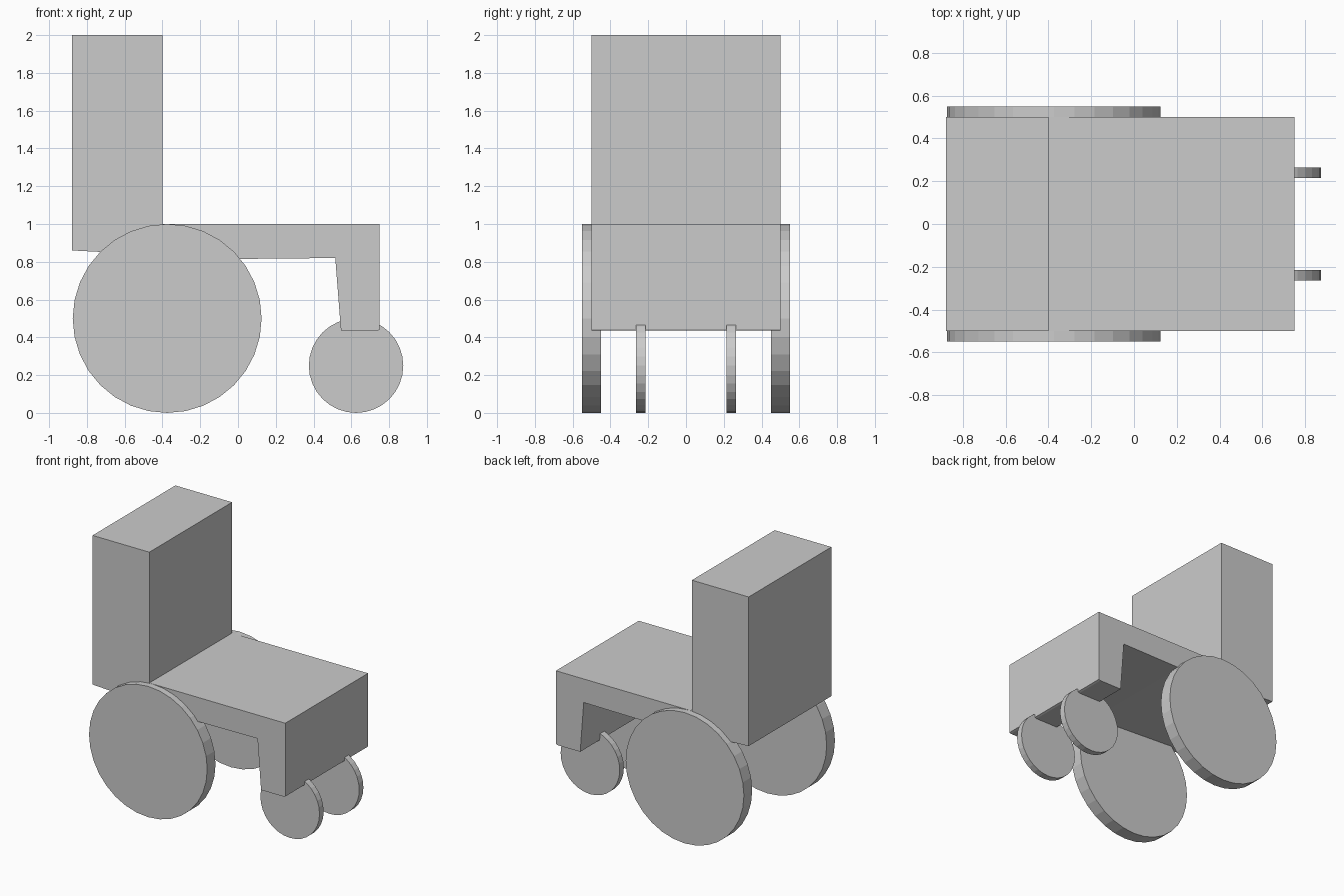
import bpy, bmesh, math

if "Cube" in bpy.data.objects:
    bpy.data.objects.remove(bpy.data.objects["Cube"])


def extrude_profile(name, points, half_width):
    """Side profile in x/z, extruded symmetrically along y."""
    bm = bmesh.new()
    face = bm.faces.new([bm.verts.new((x, -half_width, z)) for x, z in points])
    ext = bmesh.ops.extrude_face_region(bm, geom=[face])
    moved = [v for v in ext["geom"] if isinstance(v, bmesh.types.BMVert)]
    bmesh.ops.translate(bm, verts=moved, vec=(0, 2 * half_width, 0))
    bmesh.ops.recalc_face_normals(bm, faces=bm.faces)
    mesh = bpy.data.meshes.new(name)
    bm.to_mesh(mesh)
    bm.free()
    obj = bpy.data.objects.new(name, mesh)
    bpy.context.collection.objects.link(obj)
    return obj


def wheel(name, x, y, radius, width):
    """Flat-shaded disc standing on the ground, axle along y."""
    bpy.ops.mesh.primitive_cylinder_add(
        vertices=32, radius=radius, depth=width,
        location=(x, y, radius), rotation=(math.pi / 2, 0, 0))
    bpy.context.object.name = name


# Backrest, seat and front leg panel as one solid profile
extrude_profile("chair_body", [
    (-0.88, 2.0), (-0.88, 0.86), (0.0, 0.815), (0.515, 0.82),
    (0.545, 0.435), (0.735, 0.435), (0.75, 0.44), (0.75, 1.0), (-0.4, 1.0), (-0.4, 2.0),
], 0.5)

# Large rear wheels and small front wheels on both sides
for side, s in (("near", -1), ("far", 1)):
    wheel(f"large_wheel_{side}", -0.375, s * 0.5, 0.5, 0.1)
    wheel(f"small_wheel_{side}", 0.625, s * 0.24, 0.25, 0.05)
